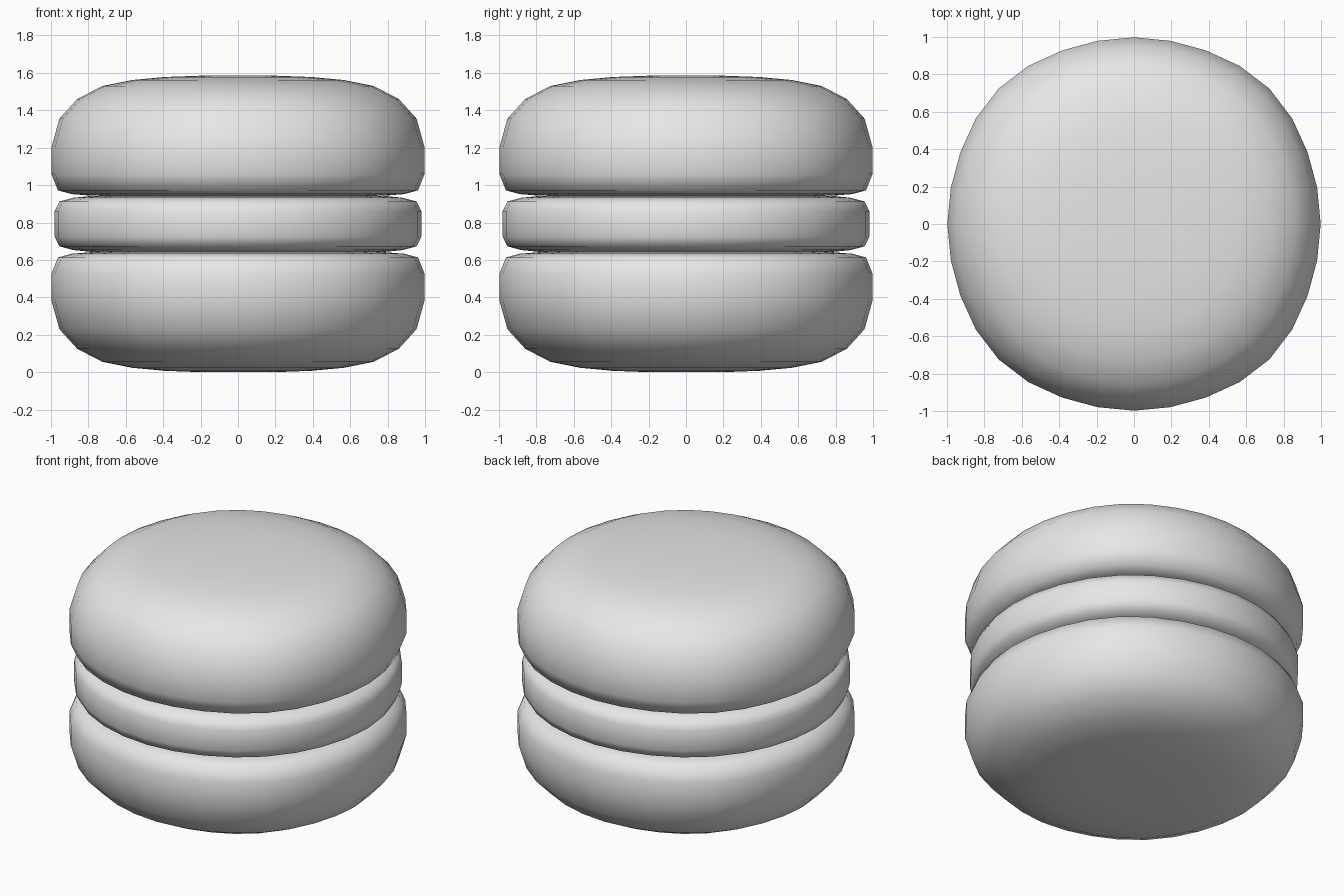
import bpy
import bmesh
from math import sin, cos, tau

default = bpy.data.objects.get("Cube")
if default:
    bpy.data.objects.remove(default, do_unlink=True)

SIDES = 32
MID_Z = 0.7925     # height of the symmetry plane through the filling
BULGE = 0.026      # slight squareness of the round plan

grey = bpy.data.materials.new("plain grey")
grey.use_nodes = True
grey.diffuse_color = (0.8, 0.8, 0.8, 1)
grey.node_tree.nodes["Principled BSDF"].inputs["Base Color"].default_value = (0.8, 0.8, 0.8, 1)


def turned(name, profile, bulge):
    """Closed round solid from (radius, z) points running bottom to top."""
    bm = bmesh.new()
    rings = []
    for radius, z in profile:
        ring = []
        for i in range(SIDES):
            a = tau * i / SIDES
            r = radius * (1 + bulge * radius ** 3 * sin(2 * a) ** 4)
            ring.append(bm.verts.new((r * cos(a), r * sin(a), z)))
        rings.append(ring)
    for low, high in zip(rings, rings[1:]):
        for i in range(SIDES):
            j = (i + 1) % SIDES
            bm.faces.new((low[i], low[j], high[j], high[i]))
    # close both ends with a fan around a centre point
    for ring, z in ((rings[0][::-1], profile[0][1]), (rings[-1], profile[-1][1])):
        centre = bm.verts.new((0, 0, z))
        for i in range(SIDES):
            bm.faces.new((ring[i], ring[(i + 1) % SIDES], centre))
    bmesh.ops.recalc_face_normals(bm, faces=bm.faces[:])
    for face in bm.faces:
        face.smooth = True
    mesh = bpy.data.meshes.new(name)
    bm.to_mesh(mesh)
    bm.free()
    mesh.materials.append(grey)
    obj = bpy.data.objects.new(name, mesh)
    bpy.context.collection.objects.link(obj)
    return obj


# Domed shell: flat underside, rounded lip, wide shoulder, shallow dome
shell = [(0.6, 0.94), (0.79, 0.944), (0.89, 0.952), (0.963, 0.972),
         (0.998, 1.06), (0.998, 1.2), (0.955, 1.355), (0.86, 1.46),
         (0.725, 1.53), (0.565, 1.562), (0.39, 1.578), (0.2, 1.585)]
turned("top_shell", shell, BULGE)
turned("bottom_shell", [(r, 2 * MID_Z - z) for r, z in reversed(shell)], BULGE)

# Filling disc, symmetrical about the middle
half = [(0.98, 0.068), (0.955, 0.12), (0.88, 0.14), (0.79, 0.149), (0.6, 0.152)]
filling = [(r, MID_Z - h) for r, h in reversed(half)] + [(r, MID_Z + h) for r, h in half]
turned("filling", filling, BULGE / 2)
